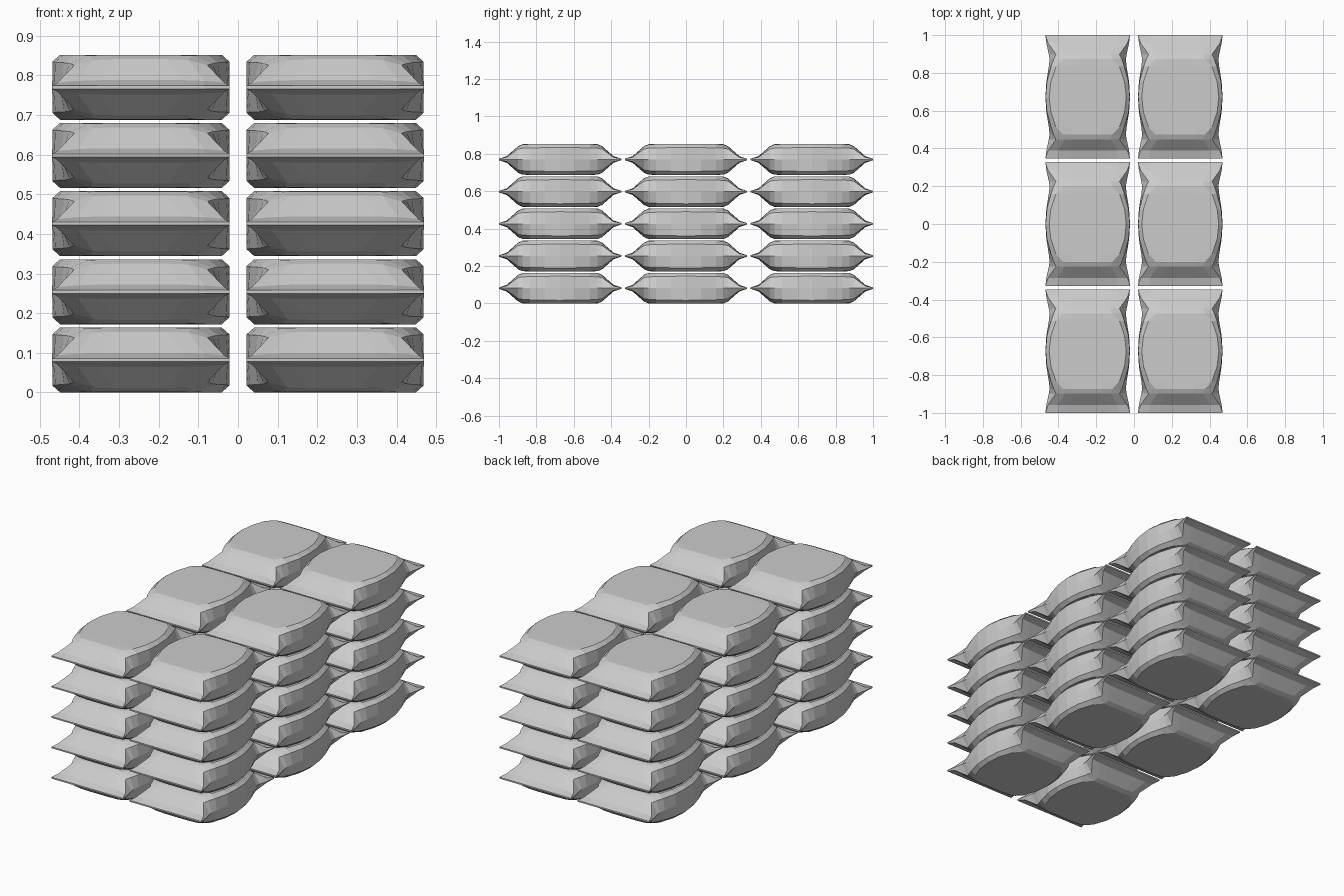
import bpy, bmesh

if "Cube" in bpy.data.objects:
    bpy.data.objects.remove(bpy.data.objects["Cube"])

H = 0.082                     # half height of one sack
PITCH = (0.49, 0.673, 0.172)  # spacing in the stack

# Cross-sections from end seam to middle: y, then (x, z) of one quarter:
# top panel edge, shoulder, ridge, side line
SECTIONS = [
    (0.327, [(0.105, 0.004), (0.160, 0.004), (0.224, 0.004), (0.224, 0)]),
    (0.285, [(0.108, 0.018), (0.160, 0.016), (0.210, 0.012), (0.219, 0)]),
    (0.225, [(0.065, 0.071), (0.120, 0.069), (0.168, 0.056), (0.206, 0)]),
    (0.200, [(0.075, 0.0815), (0.130, 0.080), (0.180, 0.060), (0.202, 0)]),
    (0.160, [(0.085, 0.082), (0.168, 0.082), (0.194, 0.062), (0.206, 0)]),
    (0.080, [(0.100, 0.082), (0.195, 0.082), (0.216, 0.063), (0.219, 0)]),
    (0.000, [(0.100, 0.082), (0.204, 0.082), (0.223, 0.065), (0.224, 0)]),
]


def ring(bm, y, quarter):
    """Mirror a quarter profile into a closed loop."""
    upper = quarter + [(x, -z) for x, z in reversed(quarter[:-1])]
    loop = upper + [(-x, z) for x, z in reversed(upper)]
    return [bm.verts.new((x, y, z + H)) for x, z in loop]


def sack_mesh():
    bm = bmesh.new()
    stations = SECTIONS + [(-y, q) for y, q in reversed(SECTIONS[:-1])]
    rings = [ring(bm, y, q) for y, q in stations]
    for a, b in zip(rings, rings[1:]):
        n = len(a)
        for i in range(n):
            j = (i + 1) % n
            bm.faces.new((a[i], a[j], b[j], b[i]))
    # thin end seams
    bm.faces.new(rings[0])
    bm.faces.new(rings[-1])
    bmesh.ops.recalc_face_normals(bm, faces=bm.faces)
    mesh = bpy.data.meshes.new("sack")
    bm.to_mesh(mesh)
    bm.free()
    return mesh


# Stack of sacks: 2 wide, 3 deep, 5 high
mesh = sack_mesh()
for layer in range(5):
    for row in (-1, 0, 1):
        for side in (-0.5, 0.5):
            sack = bpy.data.objects.new("sack", mesh)
            sack.location = (side * PITCH[0], row * PITCH[1], layer * PITCH[2])
            bpy.context.collection.objects.link(sack)
